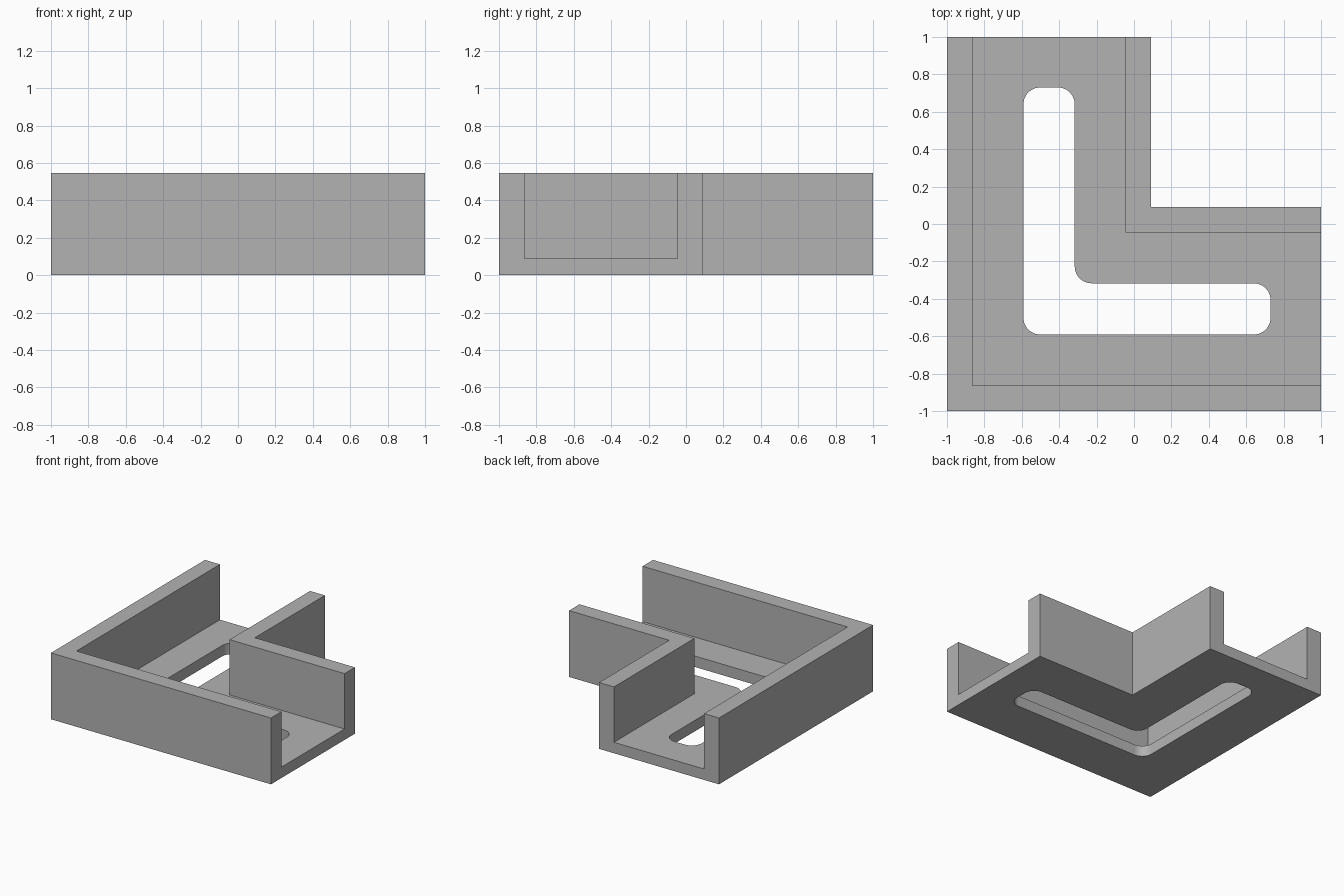
import bpy
import bmesh

cube = bpy.data.objects.get("Cube")
if cube:
    bpy.data.objects.remove(cube, do_unlink=True)

GREY = (0.45, 0.45, 0.45, 1.0)
HEIGHT = 0.545
FLOOR = 0.09

material = bpy.data.materials.new("plain grey")
material.use_nodes = True
material.diffuse_color = GREY
material.node_tree.nodes["Principled BSDF"].inputs["Base Color"].default_value = GREY


def l_prism(name, low, high, end, bottom, top, radius=0.0):
    """Upright L-shaped prism, symmetric about x = y, with optional rounded corners."""
    outline = [(low, low), (end, low), (end, high),
               (high, high), (high, end), (low, end)]
    bm = bmesh.new()
    face = bm.faces.new([bm.verts.new((x, y, bottom)) for x, y in outline])
    result = bmesh.ops.extrude_face_region(bm, geom=[face])
    for item in result["geom"]:
        if isinstance(item, bmesh.types.BMVert):
            item.co.z = top
    if radius:
        upright = [e for e in bm.edges
                   if abs(e.verts[0].co.z - e.verts[1].co.z) > 0.01]
        bmesh.ops.bevel(bm, geom=upright, offset=radius, segments=10,
                        profile=0.5, affect='EDGES')
    bmesh.ops.recalc_face_normals(bm, faces=bm.faces)
    mesh = bpy.data.meshes.new(name)
    bm.to_mesh(mesh)
    bm.free()
    mesh.materials.append(material)
    obj = bpy.data.objects.new(name, mesh)
    bpy.context.collection.objects.link(obj)
    return obj


# Solid corner block, then the open-ended channel and the rounded floor slot
corner = l_prism("corner_channel", -1.0, 0.09, 1.0, 0.0, HEIGHT)
cutters = [
    l_prism("channel_cutter", -0.864, -0.045, 1.2, FLOOR, HEIGHT + 0.2),
    l_prism("slot_cutter", -0.591, -0.317, 0.73, -0.1, FLOOR + 0.1, 0.09),
]

bpy.ops.object.select_all(action='DESELECT')
bpy.context.view_layer.objects.active = corner
corner.select_set(True)
for cutter in cutters:
    cutter.hide_render = True
    cut = corner.modifiers.new(cutter.name, 'BOOLEAN')
    cut.operation = 'DIFFERENCE'
    cut.solver = 'EXACT'
    cut.object = cutter
    bpy.ops.object.modifier_apply(modifier=cut.name)
    bpy.data.objects.remove(cutter, do_unlink=True)

# Smooth slot corners, crisp edges elsewhere
bpy.ops.object.shade_smooth_by_angle()
